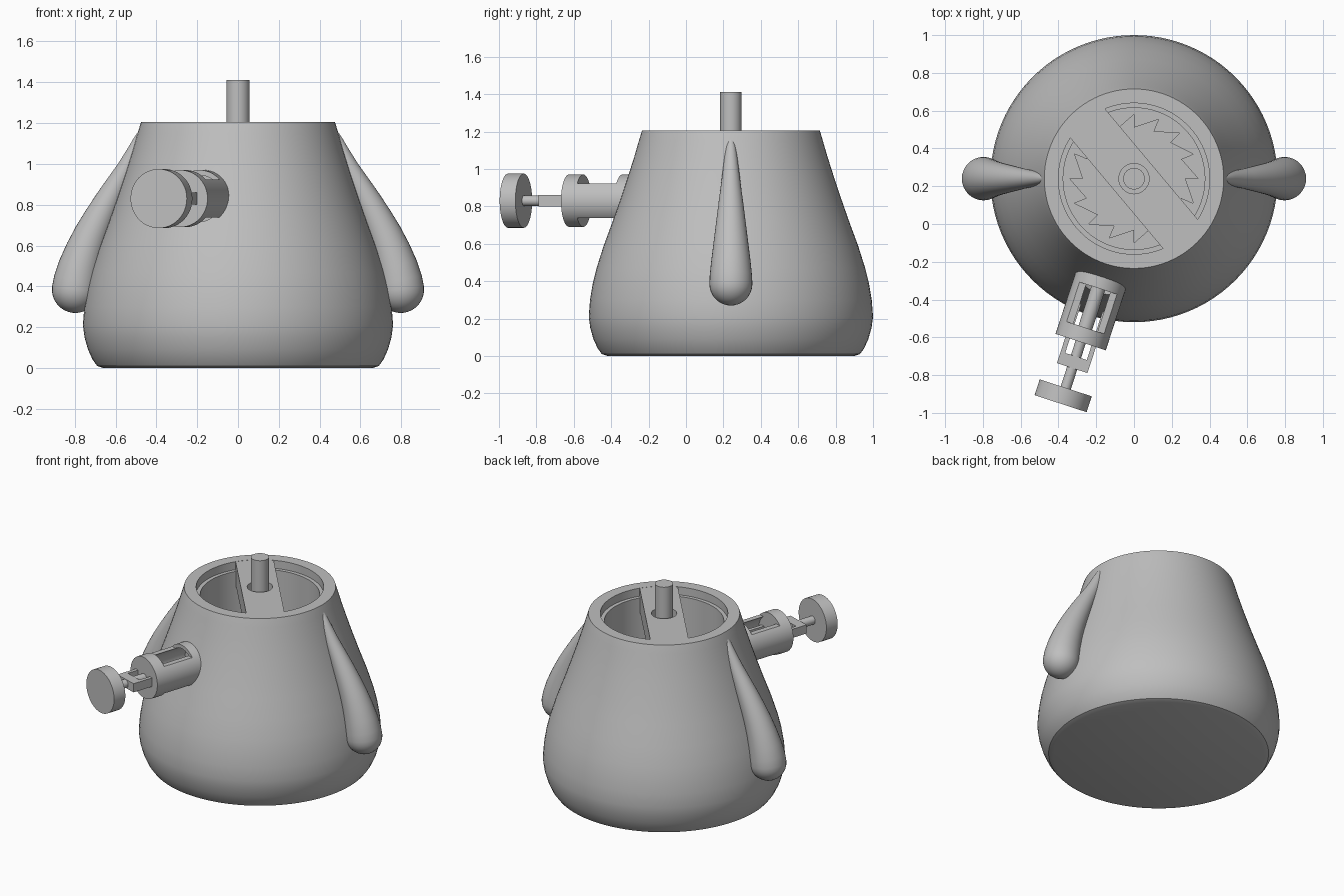
import bpy, bmesh, math
from mathutils import Matrix, Vector

cube = bpy.data.objects.get("Cube")
if cube:
    bpy.data.objects.remove(cube, do_unlink=True)

grey = bpy.data.materials.new("plain grey")
grey.use_nodes = True
grey.diffuse_color = (0.52, 0.52, 0.52, 1)
for node in grey.node_tree.nodes:
    if node.type == 'BSDF_PRINCIPLED':
        node.inputs["Base Color"].default_value = grey.diffuse_color

CY = 0.24          # body axis
TOP = 1.205        # rim height
BODY = Matrix.Translation((0, CY, 0))
# Plunger frame: local x points outwards along the side tube
SIDE = Matrix.Translation((0, CY, 0.83)) @ Matrix.Rotation(math.atan2(-0.95, -0.31), 4, 'Z')


def finish(name, bm, matrix=Matrix()):
    bmesh.ops.transform(bm, matrix=matrix, verts=bm.verts)
    bmesh.ops.recalc_face_normals(bm, faces=bm.faces)
    mesh = bpy.data.meshes.new(name)
    bm.to_mesh(mesh)
    bm.free()
    mesh.materials.append(grey)
    ob = bpy.data.objects.new(name, mesh)
    bpy.context.collection.objects.link(ob)
    return ob


def lathe(name, profile, matrix, steps=72):
    bm = bmesh.new()
    vs = [bm.verts.new((r, 0, z)) for r, z in profile]
    es = [bm.edges.new(p) for p in zip(vs, vs[1:])]
    bmesh.ops.spin(bm, geom=vs + es, cent=(0, 0, 0), axis=(0, 0, 1),
                   angle=math.tau, steps=steps)
    bmesh.ops.remove_doubles(bm, verts=bm.verts, dist=1e-4)
    return finish(name, bm, matrix)


def cylinder(name, r, a, b, matrix, steps=48):
    return lathe(name, [(0, a), (r, a), (r, b), (0, b)], matrix, steps)


def side_cylinder(name, r, a, b):
    return cylinder(name, r, a, b, SIDE @ Matrix.Rotation(math.pi / 2, 4, 'Y'))


def box(name, lo, hi, matrix):
    bm = bmesh.new()
    bmesh.ops.create_cube(bm, size=1)
    lo, hi = Vector(lo), Vector(hi)
    place = Matrix.Translation((lo + hi) / 2) @ Matrix.Diagonal((*(hi - lo), 1))
    return finish(name, bm, matrix @ place)


def cut(ob, cutter):
    mod = ob.modifiers.new("cut", 'BOOLEAN')
    mod.operation = 'DIFFERENCE'
    mod.solver = 'EXACT'
    mod.object = cutter
    bpy.context.view_layer.objects.active = ob
    bpy.ops.object.modifier_apply(modifier=mod.name)


def discard(*obs):
    for ob in obs:
        bpy.data.objects.remove(ob, do_unlink=True)


# Hollow pot body
body = lathe("pot_body", [
    (0, 0), (0.66, 0), (0.69, 0.01), (0.712, 0.04), (0.735, 0.09), (0.752, 0.15),
    (0.76, 0.21), (0.753, 0.3), (0.738, 0.39), (0.718, 0.47), (0.68, 0.59),
    (0.632, 0.72), (0.59, 0.84), (0.55, 0.96), (0.515, 1.07), (0.492, 1.15),
    (0.48, 1.19), (0.475, TOP), (0.4, TOP), (0.4, 1.15), (0.375, 1.15),
    (0.375, 0.2), (0, 0.2)], BODY, 96)

# Ratchet ring with inward saw teeth at the bottom of the hollow
bm = bmesh.new()
TEETH = 16
inner, outer = [], []
for i in range(TEETH):
    a = math.tau * i / TEETH
    for r in (0.27, 0.34):
        inner.append((r * math.cos(a), r * math.sin(a)))
        outer.append((0.38 * math.cos(a), 0.38 * math.sin(a)))
        if r == 0.27:
            outer[-1] = (0.38 * math.cos(a - 0.2), 0.38 * math.sin(a - 0.2))
n = len(inner)
rings = [[bm.verts.new((x, y, z)) for x, y in pts]
         for pts, z in ((inner, 0.19), (inner, 0.45), (outer, 0.45), (outer, 0.19))]
for k in range(4):
    p, q = rings[k], rings[(k + 1) % 4]
    for i in range(n):
        j = (i + 1) % n
        bm.faces.new((p[i], p[j], q[j], q[i]))
finish("ratchet_ring", bm, BODY)

# Bridge across the mouth, with a clearance hole for the shaft
bridge = box("top_bridge", (-0.4, -0.12, 1.05), (0.4, 0.12, TOP - 0.001),
             BODY @ Matrix.Rotation(math.radians(-50), 4, 'Z'))
hole = cylinder("hole_cutter", 0.08, 1, 1.3, BODY)
cut(bridge, hole)
discard(hole)
cylinder("drive_shaft", 0.057, 0.15, 1.41, BODY)

# Side tube: bored, with the top and bottom opened and a solid collar at the end
tube = side_cylinder("side_tube", 0.14, 0.45, 0.91)
bore = side_cylinder("bore_cutter", 0.115, 0.5, 0.83)
cut(tube, bore)
cut(body, bore)
for s in (-1, 1):
    z = sorted((s * 0.093, s * 0.2))
    slot = box("slot_cutter", (0.61, -0.2, z[0]), (0.83, 0.2, z[1]), SIDE)
    cut(tube, slot)
    discard(slot)
discard(bore)

# Plunger: rod, guide frame and round knob
side_cylinder("plunger_core", 0.038, 0.48, 0.85)
side_cylinder("plunger_rod", 0.028, 0.84, 1.18)
for s, side in ((1, "left"), (-1, "right")):
    y = sorted((s * 0.06, s * 0.085))
    box("guide_rail_" + side, (0.72, y[0], -0.03), (1.0, y[1], 0.03), SIDE)
box("guide_end", (0.99, -0.085, -0.03), (1.055, 0.085, 0.03), SIDE)
side_cylinder("plunger_knob", 0.145, 1.165, 1.253)


# Teardrop arms: round sections along a bent path, closed by a round lower end
def arm(name, sign, seg=32):
    path = [(0.47, 1.165, 0.012), (0.485, 1.12, 0.026), (0.51, 1.06, 0.035),
            (0.548, 0.98, 0.045), (0.593, 0.9, 0.055), (0.636, 0.82, 0.066),
            (0.677, 0.74, 0.076), (0.715, 0.66, 0.086), (0.747, 0.58, 0.096),
            (0.773, 0.5, 0.106), (0.79, 0.43, 0.113)]
    for i in range(9):
        t = math.pi / 2 * i / 8
        path.append((0.797 + 0.01 * math.sin(t), 0.385 - 0.115 * math.sin(t),
                     max(0.115 * math.cos(t), 0.002)))
    bm = bmesh.new()
    rings = []
    for i, (x, z, r) in enumerate(path):
        a, b = path[max(i - 1, 0)], path[min(i + 1, len(path) - 1)]
        d = Vector((b[0] - a[0], b[1] - a[1])).normalized()
        rings.append([bm.verts.new((sign * (x - d.y * r * math.cos(t)), r * math.sin(t),
                                    z + d.x * r * math.cos(t)))
                      for t in (math.tau * k / seg for k in range(seg))])
    for p, q in zip(rings, rings[1:]):
        for k in range(seg):
            m = (k + 1) % seg
            bm.faces.new((p[k], p[m], q[m], q[k]))
    bm.faces.new(rings[0])
    bm.faces.new(rings[-1])
    finish(name, bm, BODY)


arm("left_arm", 1)
arm("right_arm", -1)

# Smooth shading with crisp edges
for ob in bpy.context.scene.objects:
    ob.select_set(ob.type == 'MESH')
bpy.context.view_layer.objects.active = body
bpy.ops.object.shade_smooth_by_angle(angle=math.radians(30))
